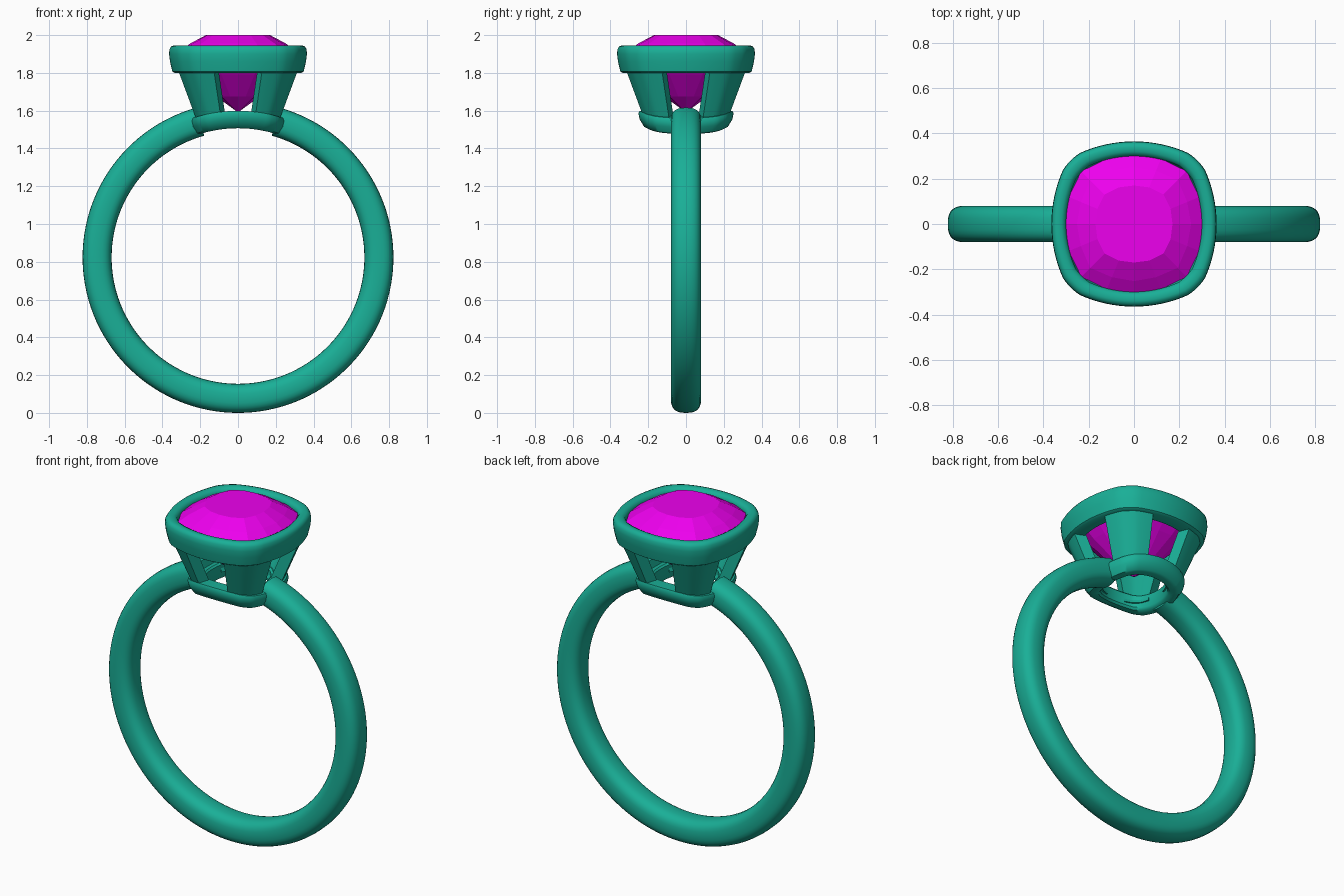
import bpy, math
from math import sin, cos, pi, radians, sqrt

if "Cube" in bpy.data.objects:
    bpy.data.objects.remove(bpy.data.objects["Cube"])

CZ = 0.823          # finger hole centre height


def material(name, col):
    m = bpy.data.materials.new(name)
    m.diffuse_color = (*col, 1)
    m.use_nodes = True
    m.node_tree.nodes["Principled BSDF"].inputs["Base Color"].default_value = m.diffuse_color
    return m


metal = material("green_metal", (0.01, 0.43, 0.31))
purple = material("magenta_gem", (0.85, 0.0, 0.85))


def cushion(a, cap=1.085):
    """Polar radius of a unit cushion outline: four bulged sides, blunt corners."""
    t = (a + pi / 4) % (pi / 2) - pi / 4
    k = 0.6
    r = -k * cos(t) + sqrt((1 + k) ** 2 - (k * sin(t)) ** 2)
    return min(r, cap)


def cpt(R, a, z):
    r = R * cushion(a)
    return (r * cos(a), r * sin(a), z)


def loft(name, rings, mat, loop=False, caps=True, smooth=40):
    """Skin closed rings of points; loop joins last ring to first."""
    n, m = len(rings[0]), len(rings)
    verts = [p for r in rings for p in r]
    faces = []
    for i in range(m if loop else m - 1):
        j = (i + 1) % m
        for k in range(n):
            l = (k + 1) % n
            faces.append((i * n + k, i * n + l, j * n + l, j * n + k))
    if caps and not loop:
        faces.append(tuple(range(n))[::-1])
        faces.append(tuple((m - 1) * n + k for k in range(n)))
    me = bpy.data.meshes.new(name)
    me.from_pydata(verts, [], faces)
    me.materials.append(mat)
    ob = bpy.data.objects.new(name, me)
    bpy.context.collection.objects.link(ob)
    bpy.ops.object.select_all(action='DESELECT')
    ob.select_set(True)
    bpy.context.view_layer.objects.active = ob
    bpy.ops.object.mode_set(mode='EDIT')
    bpy.ops.mesh.select_all(action='SELECT')
    bpy.ops.mesh.normals_make_consistent(inside=False)
    bpy.ops.object.mode_set(mode='OBJECT')
    if smooth:
        bpy.ops.object.shade_smooth_by_angle(angle=radians(smooth))
    return ob


def spow(v, e):
    return math.copysign(abs(v) ** e, v)


# Band: rounded section swept round the finger, open under the stone
gap = radians(15.5)
rings = []
for i in range(121):
    a = gap + (2 * pi - 2 * gap) * i / 120
    ring = []
    for k in range(28):
        t = 2 * pi * k / 28
        r = 0.746 + 0.077 * spow(cos(t), 0.75)
        ring.append((r * sin(a), 0.08 * spow(sin(t), 0.75), CZ + r * cos(a)))
    rings.append(ring)
loft("band", rings, metal)

# Bezel: rounded cushion rim around the stone
angles = [2 * pi * i / 96 for i in range(96)]
rim = [(0.27, 1.80), (0.335, 1.80), (0.348, 1.808), (0.36, 1.86), (0.365, 1.90),
       (0.363, 1.925), (0.354, 1.94), (0.34, 1.945), (0.32, 1.943), (0.306, 1.935),
       (0.30, 1.92), (0.30, 1.88)]
loft("bezel", [[cpt(R, a, z) for a in angles] for R, z in rim], metal, loop=True)

# Base rail: saddle-shaped cushion ring following the finger curve
rail = [(0.165, 0.695), (0.175, 0.684), (0.205, 0.684), (0.222, 0.692), (0.245, 0.73),
        (0.252, 0.762), (0.246, 0.776), (0.175, 0.776), (0.165, 0.765)]
rings = []
for R, d in rail:
    ring = []
    for a in angles:
        x, y, _ = cpt(R, a, 0)
        ring.append((x, y, CZ + sqrt(d * d - x * x)))
    rings.append(ring)
loft("base_rail", rings, metal, loop=True)

# Four tapering corner posts between rail and bezel
for q, label in enumerate(("back_right", "back_left", "front_left", "front_right")):
    mid = pi / 4 + q * pi / 2
    span = [mid + radians(23) * (k / 8 - 1) for k in range(17)]
    rings = []
    for R, z in ((0.222, 1.53), (0.335, 1.82)):
        ring = [cpt(R, a, z) for a in span]
        ring += [cpt(R - 0.065, a, z) for a in reversed(span)]
        rings.append(ring)
    loft("post_" + label, rings, metal, smooth=35)

# Gem: flat facets, alternating crown and pavilion rows, flat table
N = 16


def gem_ring(R, z, wob=0.0):
    return [cpt(R * (1 + wob * (-1) ** k), 2 * pi * k / N, z) for k in range(N)]


loft("gem", [gem_ring(0.006, 1.595), gem_ring(0.11, 1.675, 0.04), gem_ring(0.215, 1.79, -0.03),
             gem_ring(0.304, 1.895), gem_ring(0.304, 1.918),
             gem_ring(0.25, 1.956, 0.01), gem_ring(0.17, 2.0)],
     purple, smooth=0)
